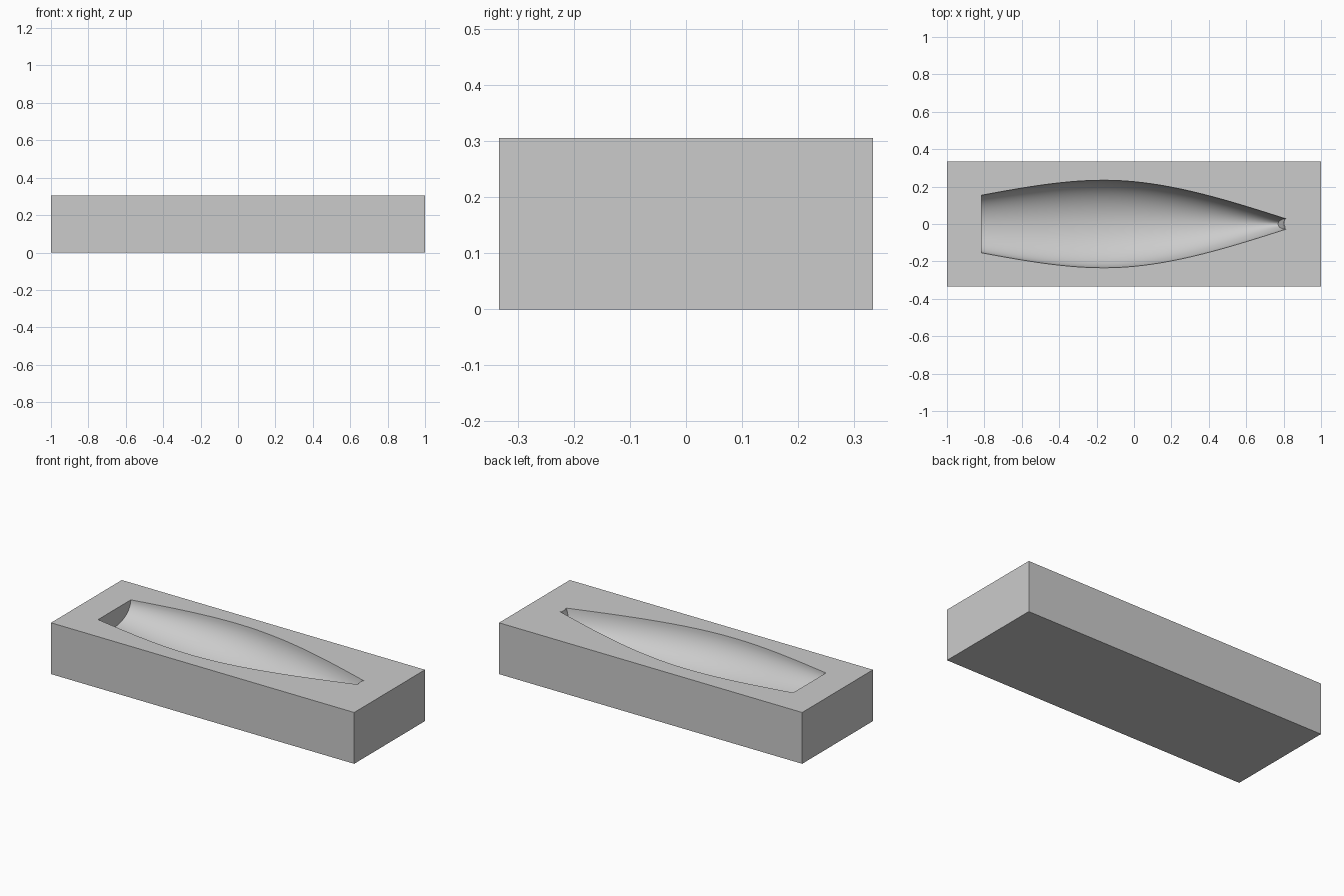
import bpy, bmesh, math

if "Cube" in bpy.data.objects:
    bpy.data.objects.remove(bpy.data.objects["Cube"])

L, W, H = 2.0, 0.667, 0.306
STERN, MID, BOW = -0.815, -0.10, 0.812


def spline(x, a, b, c):
    """Natural cubic curve through stern, middle and bow values."""
    h0, h1 = MID - STERN, BOW - MID
    m = 3 * ((c - b) / h1 - (b - a) / h0) / (h0 + h1)
    if x <= MID:
        t, h, p, q = (x - STERN) / h0, h0, a, b
        k = t ** 3 - t
    else:
        t, h, p, q = (x - MID) / h1, h1, b, c
        k = (1 - t) ** 3 - (1 - t)
    return p + (q - p) * t + k * h * h * m / 6


def new_object(name, bm):
    bmesh.ops.recalc_face_normals(bm, faces=bm.faces)
    me = bpy.data.meshes.new(name)
    bm.to_mesh(me)
    bm.free()
    ob = bpy.data.objects.new(name, me)
    bpy.context.collection.objects.link(ob)
    return ob


grey = bpy.data.materials.new("plain grey")
grey.diffuse_color = (0.6, 0.6, 0.6, 1)
grey.use_nodes = True
grey.node_tree.nodes["Principled BSDF"].inputs["Base Color"].default_value = grey.diffuse_color

# Solid block
bm = bmesh.new()
bmesh.ops.create_cube(bm, size=1)
for v in bm.verts:
    v.co = (v.co.x * L, v.co.y * W, (v.co.z + 0.5) * H)
block = new_object("mould_block", bm)
block.data.materials.append(grey)

# Hull-shaped cutter: half-ellipse sections lofted from stern to raked bow
bm = bmesh.new()
N, K = 48, 32
rings = []
for i in range(N + 1):
    t = i / N
    x = STERN + (BOW - STERN) * t
    w = spline(x, 0.154, 0.233, 0.028)
    d = spline(x, 0.105, 0.19, 0.10)
    ring = []
    for j in range(K + 1):
        a = math.pi * j / K
        s = math.sin(a)
        rake = 0.042 * s * t ** 4
        ring.append(bm.verts.new((x - rake, -w * math.cos(a), H - d * s)))
    # cap above the block's top
    ring.append(bm.verts.new((x, w, H + 0.05)))
    ring.append(bm.verts.new((x, -w, H + 0.05)))
    rings.append(ring)
for r, s in zip(rings, rings[1:]):
    n = len(r)
    for j in range(n):
        bm.faces.new((r[j], r[(j + 1) % n], s[(j + 1) % n], s[j]))
bm.faces.new(rings[0])
bm.faces.new(rings[-1])
cutter = new_object("hull_cutter", bm)
cutter.data.materials.append(grey)

# Carve the cavity and drop the cutter
bpy.context.view_layer.objects.active = block
block.select_set(True)
mod = block.modifiers.new("cavity", 'BOOLEAN')
mod.operation = 'DIFFERENCE'
mod.solver = 'EXACT'
mod.object = cutter
bpy.ops.object.modifier_apply(modifier=mod.name)
bpy.data.objects.remove(cutter, do_unlink=True)
bpy.ops.object.shade_smooth_by_angle(angle=math.radians(30))
